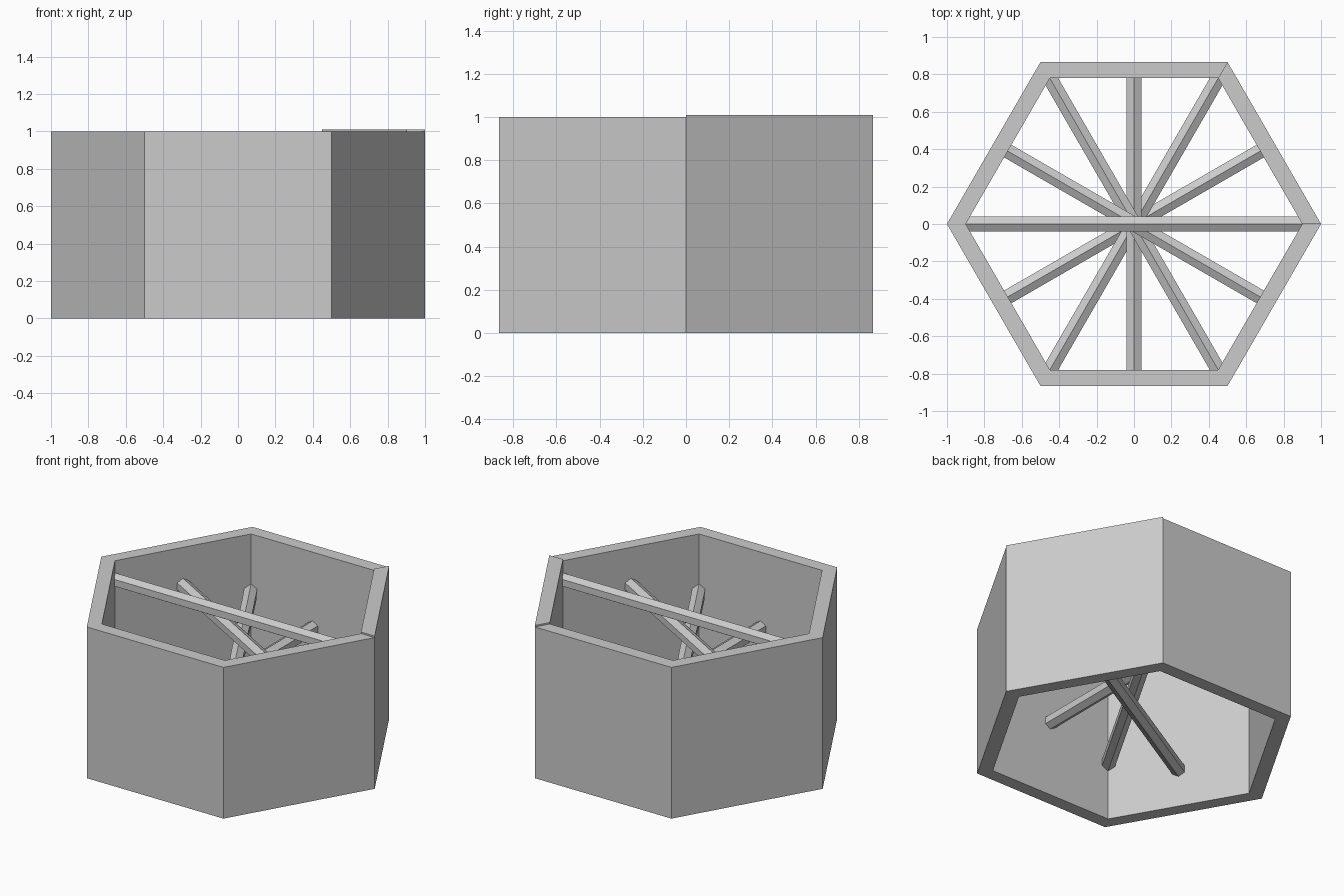
import bpy, bmesh
from math import sin, cos, pi, radians

if "Cube" in bpy.data.objects:
    bpy.data.objects.remove(bpy.data.objects["Cube"])

OUTER, INNER = 1.0, 0.9


def prism(name, ring_a, ring_b):
    """Closed solid between two matching rings of points."""
    bm = bmesh.new()
    a = [bm.verts.new(p) for p in ring_a]
    b = [bm.verts.new(p) for p in ring_b]
    n = len(a)
    bm.faces.new(a)
    bm.faces.new(b)
    for i in range(n):
        j = (i + 1) % n
        bm.faces.new((a[i], a[j], b[j], b[i]))
    bmesh.ops.recalc_face_normals(bm, faces=bm.faces)
    mesh = bpy.data.meshes.new(name)
    bm.to_mesh(mesh)
    bm.free()
    obj = bpy.data.objects.new(name, mesh)
    bpy.context.collection.objects.link(obj)
    return obj


def corner(r, k):
    return r * cos(k * pi / 3), r * sin(k * pi / 3)


def wall_ring(first, last, z):
    """Outline of a run of hexagon walls, mitred at the ends."""
    ks = range(first, last + 1)
    return ([(*corner(OUTER, k), z) for k in ks]
            + [(*corner(INNER, k), z) for k in reversed(ks)])


# Five walls of the hexagonal tube, one quad-based mitred panel each
bm = bmesh.new()
rings = []
for k in range(1, 7):
    rings.append([bm.verts.new((*corner(r, k), z))
                  for r, z in ((OUTER, 0), (OUTER, 1), (INNER, 1), (INNER, 0))])
for p, q in zip(rings, rings[1:]):
    for i in range(4):
        j = (i + 1) % 4
        bm.faces.new((p[i], p[j], q[j], q[i]))
bm.faces.new(rings[0])
bm.faces.new(rings[-1])
bmesh.ops.recalc_face_normals(bm, faces=bm.faces)
mesh = bpy.data.meshes.new("hexagon_walls")
bm.to_mesh(mesh)
bm.free()
bpy.context.collection.objects.link(bpy.data.objects.new("hexagon_walls", mesh))

# Sixth wall, slightly taller than the rest
prism("raised_wall", wall_ring(0, 1, 0), wall_ring(0, 1, 1.01))

# Hexagonal bars climbing in a spiral, ends set into the walls
BAR_R = 0.045
for i in range(6):
    ang = radians(30 + 30 * i)
    z0 = 0.25 + 0.125 * i
    half = 0.80 if i % 2 == 0 else 0.92
    rings = []
    for d in (-half, half):
        ring = []
        for k in range(6):
            t = pi / 2 + k * pi / 3
            side, up = BAR_R * cos(t), BAR_R * sin(t)
            ring.append((d * cos(ang) - side * sin(ang),
                         d * sin(ang) + side * cos(ang), z0 + up))
        rings.append(ring)
    prism(f"cross_bar_{i + 1}", *rings)
